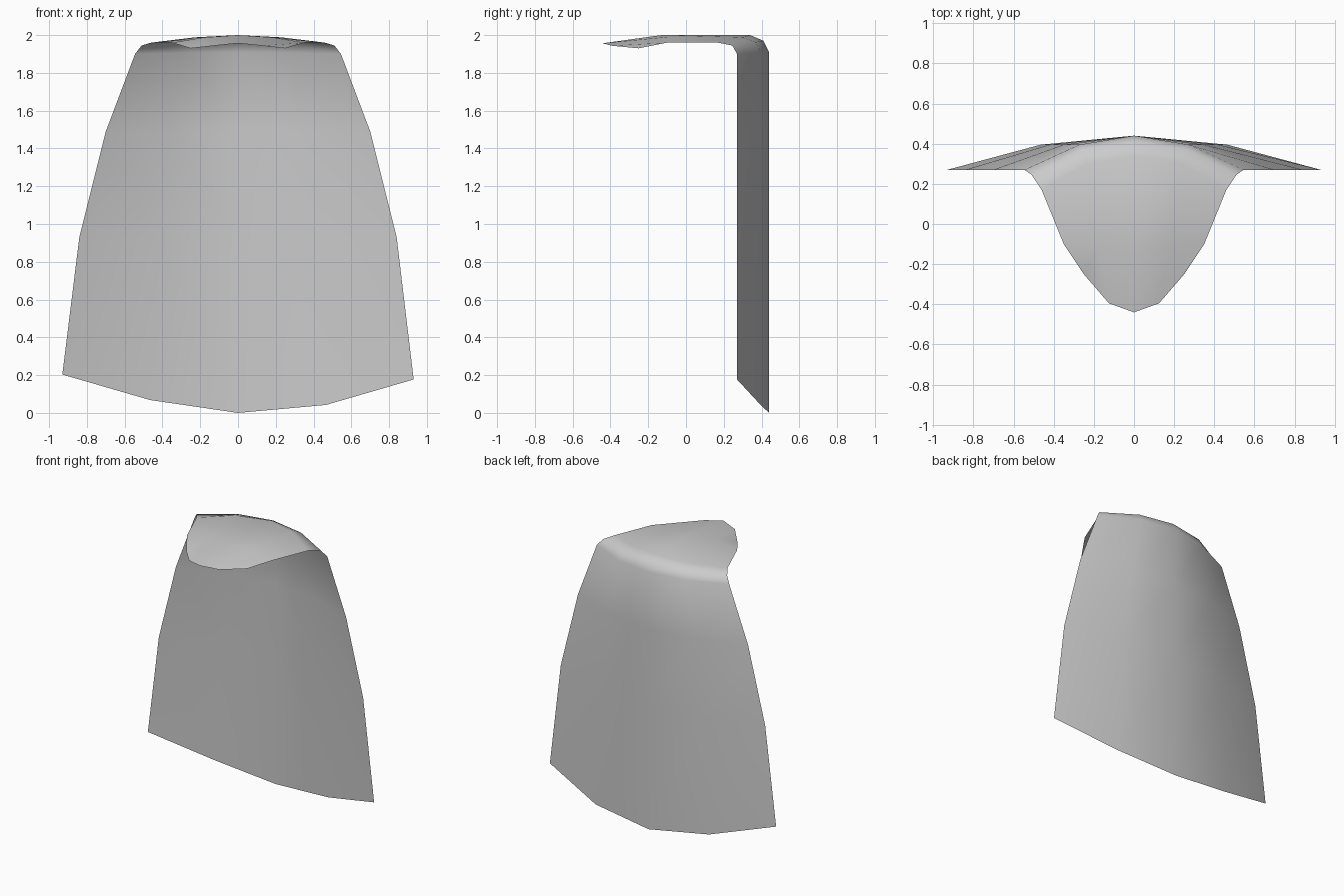
import bpy
import bmesh

cube = bpy.data.objects.get("Cube")
if cube:
    bpy.data.objects.remove(cube)

# One pale grey for the whole sheet
grey = bpy.data.materials.new("pale_grey")
grey.use_nodes = True
colour = (0.6, 0.6, 0.6, 1)
grey.diffuse_color = colour
grey.node_tree.nodes["Principled BSDF"].inputs["Base Color"].default_value = colour


def wall(half_width, edge_z, mid_z, centre_z):
    """Vertical section: points at the edge, halfway in and on the centre line."""
    return [(half_width, 0.27, edge_z), (half_width / 2, 0.395, mid_z),
            (0, 0.44, centre_z)]


# Half sections from the hem of the back panel to the tip of the hood
sections = [
    wall(0.93, 0.19, 0.055, 0),
    wall(0.84, 0.93, 0.92, 0.92),
    wall(0.70, 1.49, 1.49, 1.49),
    wall(0.545, 1.90, 1.907, 1.91),
    [(0.51, 0.245, 1.945), (0.26, 0.37, 1.963), (0, 0.41, 1.97)],
    [(0.46, 0.17, 1.96), (0.23, 0.30, 1.988), (0, 0.34, 2.0)],
    [(0.35, -0.10, 1.96), (0.18, -0.12, 1.988), (0, -0.13, 2.0)],
    [(0.25, -0.25, 1.93), (0.125, -0.395, 1.944), (0, -0.44, 1.957)],
]

# Bridge the mirrored sections into a single open sheet
bm = bmesh.new()
rows = []
for half in sections:
    full = [(-x, y, z) for x, y, z in half] + half[-2::-1]
    rows.append([bm.verts.new(p) for p in full])

# The hem hangs slightly lower on the left
for v in rows[0]:
    if v.co.x:
        v.co.z += -0.013 if v.co.x > 0 else 0.013

for low, high in zip(rows, rows[1:]):
    for i in range(len(low) - 1):
        face = bm.faces.new((low[i + 1], low[i], high[i], high[i + 1]))
        face.smooth = True

mesh = bpy.data.meshes.new("hooded_back_panel")
bm.to_mesh(mesh)
bm.free()
mesh.materials.append(grey)
panel = bpy.data.objects.new("hooded_back_panel", mesh)
bpy.context.collection.objects.link(panel)
